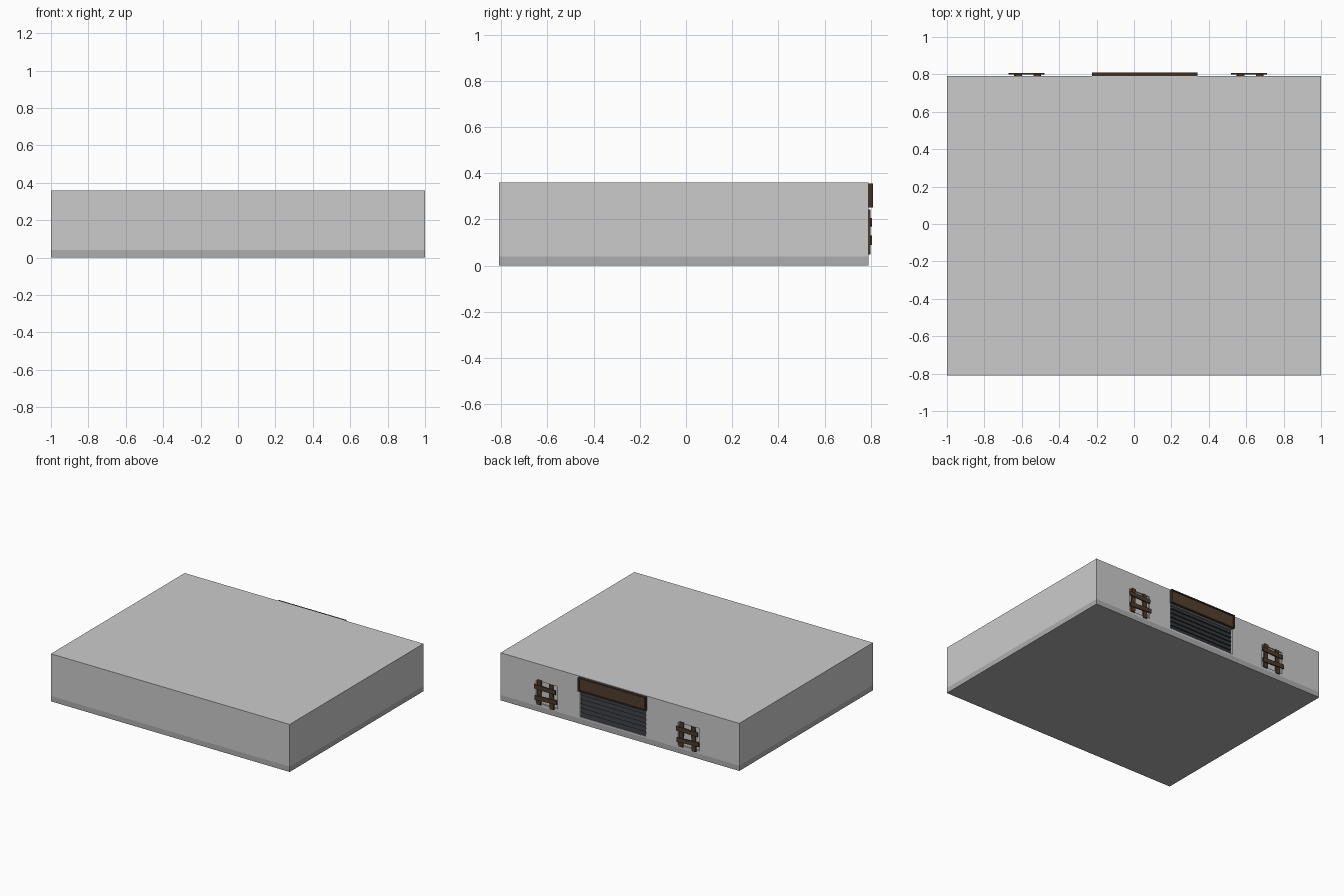
import bpy
from mathutils import Matrix, Vector

if "Cube" in bpy.data.objects:
    bpy.data.objects.remove(bpy.data.objects["Cube"])

BACK = 0.79


def material(name, rgb):
    m = bpy.data.materials.new(name)
    m.diffuse_color = (*rgb, 1)
    m.use_nodes = True
    m.node_tree.nodes["Principled BSDF"].inputs["Base Color"].default_value = m.diffuse_color
    return m


brown = material("sign_wood", (0.085, 0.05, 0.028))
dark_brown = material("dark_wood", (0.05, 0.03, 0.018))
plank_mat = material("plank_wood", (0.075, 0.045, 0.027))
slate = material("shutter_metal", (0.035, 0.037, 0.045))
base_grey = material("base_grey", (0.42, 0.42, 0.42))


def mesh_object(name, verts, faces, mat=None):
    me = bpy.data.meshes.new(name)
    me.from_pydata(verts, [], faces)
    ob = bpy.data.objects.new(name, me)
    bpy.context.collection.objects.link(ob)
    if mat:
        me.materials.append(mat)
    return ob


def box(name, x, y, z, mat=None, tilt=0.0):
    c = Vector((sum(x) / 2, sum(y) / 2, sum(z) / 2))
    verts = [Vector((a, b, d)) - c for a in x for b in y for d in z]
    faces = [(0, 1, 3, 2), (4, 6, 7, 5), (0, 4, 5, 1),
             (2, 3, 7, 6), (0, 2, 6, 4), (1, 5, 7, 3)]
    rot = Matrix.Rotation(tilt, 3, 'Y')
    return mesh_object(name, [rot @ v + c for v in verts], faces, mat)


def cut(target, cutter):
    mod = target.modifiers.new(cutter.name, 'BOOLEAN')
    mod.operation = 'DIFFERENCE'
    mod.solver = 'EXACT'
    mod.object = cutter
    cutter.hide_render = True
    cutter.hide_set(True)


# Building block and its flush base band
building = box("building", (-1, 1), (-0.81, BACK), (0.04, 0.36))
box("base_band", (-1, 1), (-0.81, BACK), (0, 0.04), base_grey)

# Recessed doorway and two recessed windows
cut(building, box("door_cutter", (-0.22, 0.335), (BACK - 0.016, 0.9), (0.052, 0.25)))
for side, cx in (("right", 0.615), ("left", -0.575)):
    cut(building, box(side + "_window_cutter", (cx - 0.09, cx + 0.09),
                      (BACK - 0.01, 0.9), (0.062, 0.232)))

# Roller shutter: one sawtooth profile extruded across the doorway
slats, z0, z1 = 6, 0.052, 0.25
step = (z1 - z0) / slats
profile = []
for i in range(slats):
    profile += [(BACK - 0.004, z0 + i * step), (BACK - 0.013, z0 + (i + 1) * step)]
profile += [(BACK - 0.018, z1), (BACK - 0.018, z0)]
n = len(profile)
verts = [(x, y, z) for x in (-0.214, 0.329) for y, z in profile]
faces = [(i, n + i, n + (i + 1) % n, (i + 1) % n) for i in range(n)]
faces += [tuple(range(n)), tuple(reversed(range(n, 2 * n)))]
mesh_object("roller_shutter", verts, faces, slate)

# Sign board with a raised border
sx, sz, t = (-0.225, 0.34), (0.252, 0.356), 0.01
box("sign_panel", (sx[0] + t, sx[1] - t), (BACK, 0.804), (sz[0] + t, sz[1] - t), brown)
for name, z in (("sign_bottom", (sz[0], sz[0] + t)), ("sign_top", (sz[1] - t, sz[1]))):
    box(name, sx, (BACK, 0.81), z, dark_brown)
for name, x in (("sign_left", (sx[0], sx[0] + t)), ("sign_right", (sx[1] - t, sx[1]))):
    box(name, x, (BACK, 0.81), (sz[0] + t, sz[1] - t), dark_brown)

# Crossed planks boarding up each window
for side, cx in (("right", 0.615), ("left", -0.575)):
    for i, (dx, lo, hi, tilt) in enumerate(((-0.045, 0.048, 0.232, 0.04),
                                            (0.058, 0.055, 0.242, -0.03))):
        box(f"{side}_upright_plank_{i}", (cx + dx - 0.017, cx + dx + 0.017),
            (BACK - 0.001, 0.798), (lo, hi), plank_mat, tilt)
    for i, (z, a, b, tilt) in enumerate(((0.11, -0.095, 0.09, 0.05),
                                         (0.188, -0.085, 0.095, -0.03))):
        box(f"{side}_cross_plank_{i}", (cx + a, cx + b),
            (0.798, 0.806), (z - 0.016, z + 0.016), plank_mat, tilt)
